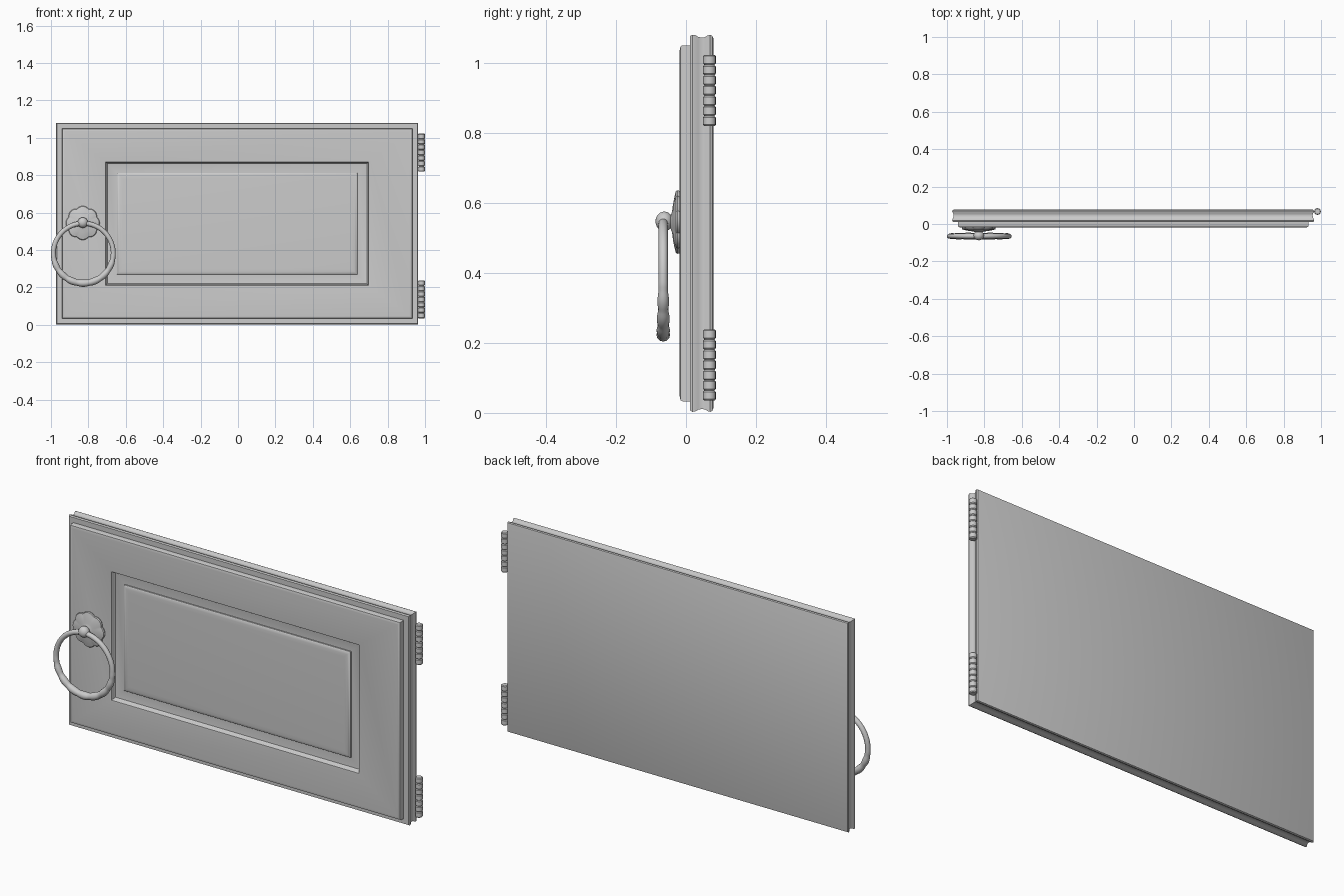
import bpy, bmesh
from math import pi, sin, cos, radians

if "Cube" in bpy.data.objects:
    bpy.data.objects.remove(bpy.data.objects["Cube"])


def loft(name, rings, cap=True, closed=False, angle=35):
    """Skin a list of equal-length closed rings of points."""
    bm = bmesh.new()
    rows = [[bm.verts.new(p) for p in r] for r in rings]
    n = len(rows[0])
    pairs = list(zip(rows, rows[1:]))
    if closed:
        pairs.append((rows[-1], rows[0]))
    for a, b in pairs:
        for i in range(n):
            j = (i + 1) % n
            bm.faces.new((a[i], a[j], b[j], b[i]))
    if cap and not closed:
        bm.faces.new(rows[0])
        bm.faces.new(rows[-1])
    bmesh.ops.recalc_face_normals(bm, faces=bm.faces)
    me = bpy.data.meshes.new(name)
    bm.to_mesh(me)
    bm.free()
    ob = bpy.data.objects.new(name, me)
    bpy.context.collection.objects.link(ob)
    bpy.ops.object.select_all(action='DESELECT')
    ob.select_set(True)
    bpy.context.view_layer.objects.active = ob
    bpy.ops.object.shade_smooth_by_angle(angle=radians(angle))
    return ob


# Door: nested rectangles (x inset, z inset, y), back face to centre panel
X0, X1, Z0, Z1 = -0.972, 0.963, 0.003, 1.08


def rect(dx, dz, y):
    return [(X0 + dx, y, Z0 + dz), (X1 - dx, y, Z0 + dz),
            (X1 - dx, y, Z1 - dz), (X0 + dx, y, Z1 - dz)]


edge = [(.010, .078), (.003, .075), (0, .069), (.002, .062), (.007, .054),
        (.008, .045), (.006, .035), (.001, .026), (0, .018), (.004, .011),
        (.030, .011), (.030, -.010), (.033, -.015), (.039, -.0175)]
profile = [(d, d, y) for d, y in edge]
profile += [(.045, .045, -.018), (.258, .203, -.018), (.264, .209, -.016),
            (.267, .212, -.011), (.268, .213, .000), (.273, .218, .006),
            (.282, .227, .008), (.325, .267, .008), (.325, .267, .001),
            (.330, .272, -.003), (.340, .282, -.005), (.356, .298, -.006)]
loft("door_panel", [rect(*p) for p in profile])

# Scalloped rosette with a short stem
HX, HZ = -0.83, 0.545


def scallop(r, y, depth):
    n = 96
    pts = []
    for i in range(n):
        a = 2 * pi * i / n
        k = r * (1 - depth * (1 - abs(sin(4 * a + pi / 2))))
        pts.append((HX + k * cos(a), y, HZ + k * sin(a)))
    return pts


loft("handle_rosette", [scallop(*p) for p in (
    (.088, -.016, .10), (.091, -.024, .10), (.088, -.029, .10),
    (.072, -.033, .08), (.052, -.037, .05), (.036, -.039, 0),
    (.026, -.041, 0), (.017, -.045, 0), (.015, -.064, 0))])

# Knob holding the ring
bpy.ops.mesh.primitive_uv_sphere_add(segments=24, ring_count=12, radius=.028,
                                     location=(HX, -.062, .547))
knob = bpy.context.object
knob.name = "handle_knob"
knob.scale.y = .9
bpy.ops.object.shade_smooth()

# Pull ring, thicker and beaded along its lower half
N, M, R = 132, 12, .160
rings = []
for i in range(N):
    a = 2 * pi * i / N
    low = max(0.0, -sin(a))
    r = .013 + .005 * low + .003 * min(1, 3 * low) * (abs(cos(8 * a)) - .5)
    rings.append([((R + r * cos(b)) * cos(a) - .827, -.065 + r * sin(b),
                   (R + r * cos(b)) * sin(a) + .383)
                  for b in (2 * pi * k / M for k in range(M))])
loft("pull_ring", rings, closed=True, angle=60)

# Hinge barrels: stacked knuckles with rounded rims
for name, base in (("lower_hinge", .035), ("upper_hinge", .819)):
    h = .204 / 7
    prof = []
    for k in range(7):
        z = base + k * h
        prof += [(.0145, z), (.018, z + .004), (.018, z + h - .004),
                 (.0145, z + h - .0003)]
    loft(name, [[(.981 + r * cos(2 * pi * i / 16), .067 + r * sin(2 * pi * i / 16), z)
                 for i in range(16)] for r, z in prof])
